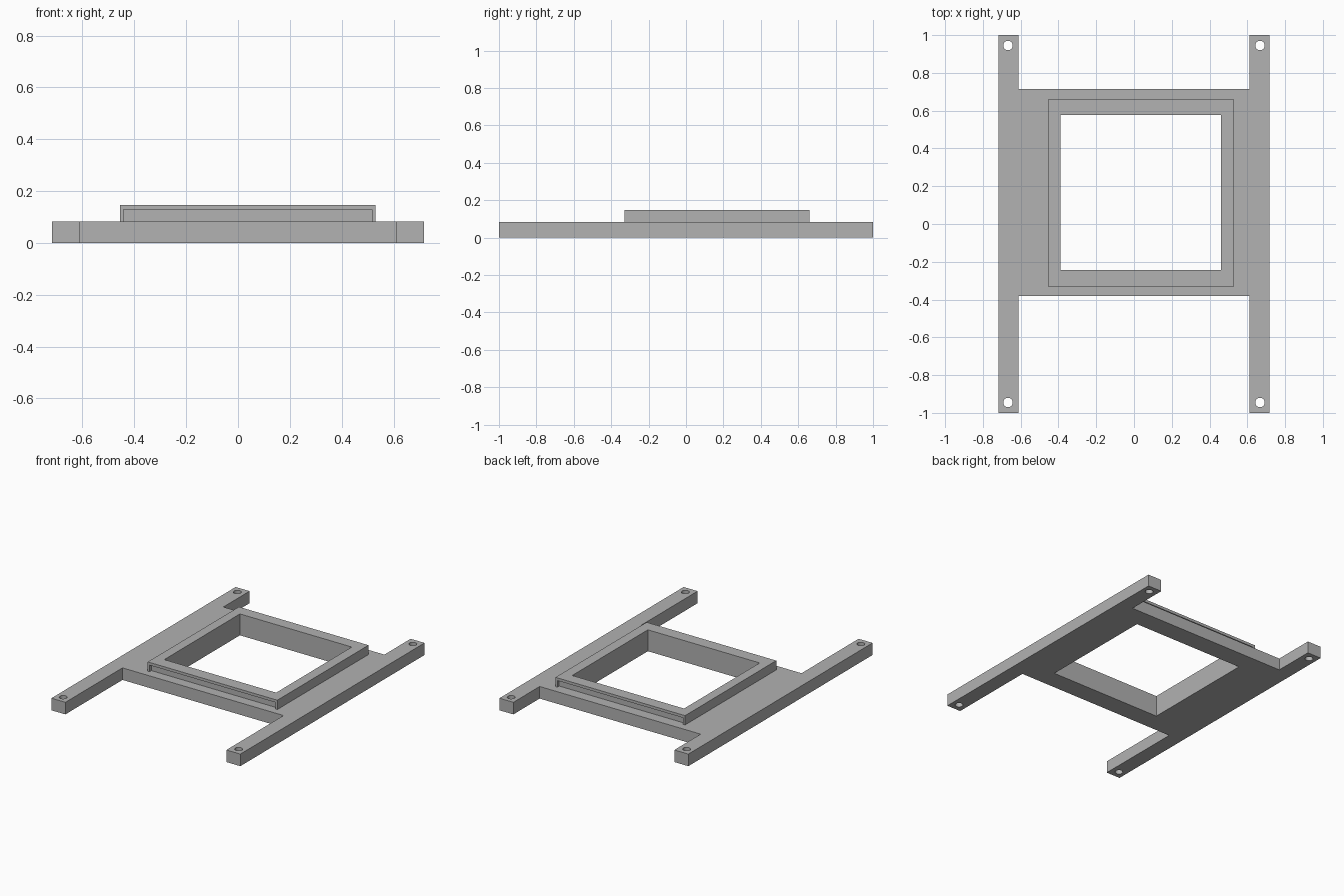
import bpy
import bmesh
from mathutils import Matrix, Vector

cube = bpy.data.objects.get("Cube")
if cube:
    bpy.data.objects.remove(cube, do_unlink=True)

grey = bpy.data.materials.new("plain_grey")
grey.use_nodes = True
colour = (0.445, 0.445, 0.445, 1)
grey.diffuse_color = colour
grey.node_tree.nodes["Principled BSDF"].inputs["Base Color"].default_value = colour

BASE_TOP = 0.083
FRAME_TOP = 0.147
LIP_BOTTOM = 0.128
ARM_IN, ARM_OUT = 0.612, 0.718
PLATE_FRONT, PLATE_BACK = -0.38, 0.715
FRAME_X, FRAME_Y = (-0.455, 0.53), (-0.33, 0.66)
WINDOW_X, WINDOW_Y = (-0.39, 0.46), (-0.243, 0.578)
TAB, GROOVE = 0.014, 0.02


def finish(name, bm):
    bmesh.ops.recalc_face_normals(bm, faces=bm.faces)
    mesh = bpy.data.meshes.new(name)
    bm.to_mesh(mesh)
    bm.free()
    mesh.materials.append(grey)
    obj = bpy.data.objects.new(name, mesh)
    bpy.context.collection.objects.link(obj)
    return obj


def prism(name, outline, z0, z1):
    bm = bmesh.new()
    face = bm.faces.new([bm.verts.new((x, y, z0)) for x, y in outline])
    top = bmesh.ops.extrude_face_region(bm, geom=[face])["geom"]
    verts = [v for v in top if isinstance(v, bmesh.types.BMVert)]
    bmesh.ops.translate(bm, verts=verts, vec=Vector((0, 0, z1 - z0)))
    return finish(name, bm)


def box(name, xs, ys, z0, z1):
    corners = [(xs[0], ys[0]), (xs[1], ys[0]), (xs[1], ys[1]), (xs[0], ys[1])]
    return prism(name, corners, z0, z1)


def peg(name, x, y):
    bm = bmesh.new()
    bmesh.ops.create_cone(bm, cap_ends=True, segments=32, radius1=0.025,
                          radius2=0.025, depth=0.4,
                          matrix=Matrix.Translation((x, y, 0)))
    return finish(name, bm)


def combine(target, tool, operation):
    tool.hide_render = True
    mod = target.modifiers.new(operation.lower(), "BOOLEAN")
    mod.operation = operation
    mod.solver = "EXACT"
    mod.object = tool
    bpy.context.view_layer.objects.active = target
    bpy.ops.object.modifier_apply(modifier=mod.name)
    bpy.data.objects.remove(tool, do_unlink=True)


# H-shaped base: two long arms joined by a plate
right_half = [(ARM_IN, PLATE_FRONT), (ARM_IN, -1), (ARM_OUT, -1),
              (ARM_OUT, 1), (ARM_IN, 1), (ARM_IN, PLATE_BACK)]
left_half = [(-x, y) for x, y in reversed(right_half)]
bracket = prism("mounting_bracket", right_half + left_half, 0, BASE_TOP)

# Raised frame with a groove under its front and back lips
frame = box("raised_frame", FRAME_X, FRAME_Y, 0.04, FRAME_TOP)
groove_x = (FRAME_X[0] + TAB, FRAME_X[1] - TAB)
for edge in FRAME_Y:
    groove = box("groove_cutter", groove_x, (edge - GROOVE, edge + GROOVE),
                 0.02, LIP_BOTTOM)
    combine(frame, groove, "DIFFERENCE")
combine(bracket, frame, "UNION")

# Square window through the frame and plate
window = box("window_cutter", WINDOW_X, WINDOW_Y, -0.1, 0.3)
combine(bracket, window, "DIFFERENCE")

# Screw holes at the arm ends
for x in (-0.667, 0.667):
    for y in (-0.945, 0.945):
        combine(bracket, peg("hole_cutter", x, y), "DIFFERENCE")

bpy.ops.object.select_all(action="DESELECT")
bracket.select_set(True)
bpy.context.view_layer.objects.active = bracket
bpy.ops.object.shade_smooth_by_angle()
